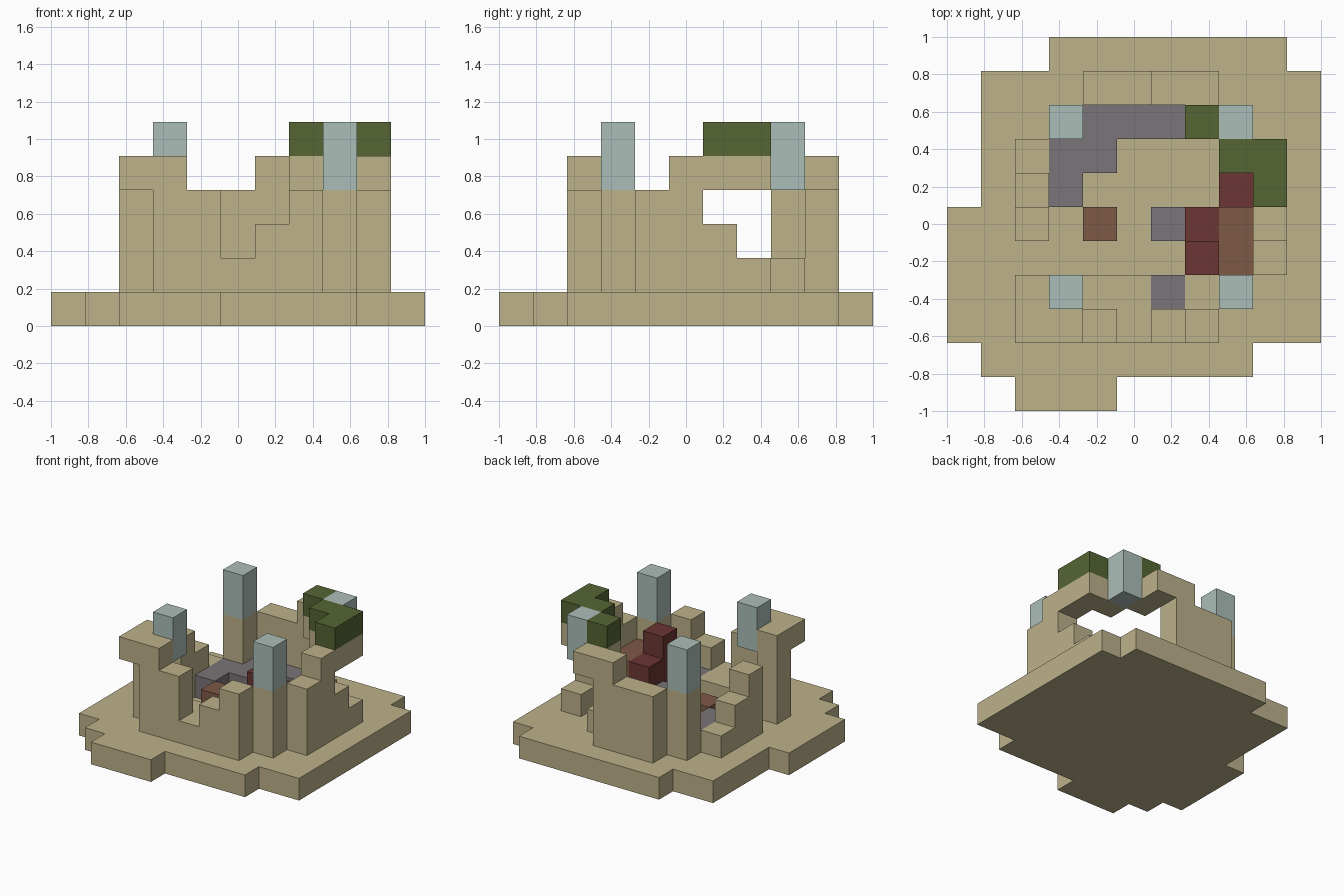
import bpy
import bmesh
from mathutils import Vector

old = bpy.data.objects.get("Cube")
if old:
    bpy.data.objects.remove(old, do_unlink=True)

N = 11           # blocks along the longest side
U = 2 / N        # size of one block


def material(name, rgb):
    m = bpy.data.materials.new(name)
    m.use_nodes = True
    m.diffuse_color = (*rgb, 1)
    m.node_tree.nodes["Principled BSDF"].inputs["Base Color"].default_value = (*rgb, 1)
    return m


sand = material("sandstone", (0.509, 0.445, 0.258))
ice = material("pale_blue", (0.413, 0.515, 0.479))
moss = material("moss_green", (0.089, 0.130, 0.034))
gray = material("slate_gray", (0.195, 0.178, 0.188))
red = material("dark_red", (0.150, 0.037, 0.034))
brown = material("brown", (0.209, 0.100, 0.061))

parts = {}       # part name -> (material, set of block cells)


def fill(name, mat, xs, ys, zs):
    """Fill an inclusive range of blocks; a single number means one block."""
    def span(r):
        return range(r, r + 1) if isinstance(r, int) else range(r[0], r[1] + 1)
    cells = parts.setdefault(name, (mat, set()))[1]
    cells.update((x, y, z) for x in span(xs) for y in span(ys) for z in span(zs))


# Stepped island base
fill("base", sand, (2, 4), 0, 0)
fill("base", sand, (1, 8), 1, 0)
fill("base", sand, (0, 10), (2, 5), 0)
fill("base", sand, (1, 10), (6, 9), 0)
fill("base", sand, (3, 9), 10, 0)

# Front wall with a crumbled notch and an overhanging corner
for x, top in zip(range(3, 8), (4, 3, 1, 2, 3)):
    fill("front_wall", sand, x, 2, (1, top))
fill("front_wall", sand, 2, 2, 4)

# Wall on the -x side, stepping down towards the back
for y, top in ((3, 4), (5, 3), (6, 2), (7, 1)):
    fill("right_wall", sand, 2, y, (1, top))

# Wall on the +x side, broken below the arch
for y, top in ((4, 3), (5, 4), (6, 2), (7, 1)):
    fill("left_wall", sand, 9, y, (1, top))

# Back wall
fill("back_wall", sand, (4, 5), 9, (1, 3))
fill("back_wall", sand, 6, 9, (1, 4))

# Arch bridging the back corner, with moss on top
fill("corner_arch", sand, 7, (8, 9), 4)
fill("corner_arch", sand, (8, 9), 7, 4)
fill("corner_arch", sand, 9, 6, 4)
fill("moss", moss, 7, 8, 5)
fill("moss", moss, (8, 9), 7, 5)
fill("moss", moss, 9, 6, 5)

# Corner pillars: pale tops, two of them with standing shafts
for x in (3, 8):
    for y in (3, 8):
        fill("pillar_tops", ice, x, y, (4, 5))
fill("pillar_shafts", sand, 8, 3, (1, 3))
fill("pillar_shafts", sand, 3, 8, (1, 3))

# Low floor remains inside the walls
fill("floor_ledge", sand, (3, 5), 3, 1)
fill("floor_ledge", sand, 7, 3, 1)
fill("floor_ledge", sand, 7, 8, 1)
fill("stone_floor", gray, (4, 6), 8, 1)
fill("stone_floor", gray, (3, 4), 7, 1)
fill("stone_floor", gray, 3, 6, 1)
fill("stone_floor", gray, 6, 5, 1)
fill("stone_floor", gray, 6, 3, 1)

# Furniture blocks
fill("red_blocks", red, 7, 4, (1, 3))
fill("red_blocks", red, 7, 5, (1, 2))
fill("red_blocks", red, 8, 6, 1)
fill("brown_blocks", brown, 8, (4, 5), (1, 2))
fill("brown_blocks", brown, 4, 5, 1)

occupied = set().union(*(cells for _, cells in parts.values()))


def build(name, mat, cells):
    """Skin the exposed sides of the blocks and merge flat areas."""
    bm = bmesh.new()
    for cell in sorted(cells):
        centre = Vector(cell) + Vector((0.5, 0.5, 0.5))
        for axis in range(3):
            for sign in (-1, 1):
                n = Vector((0, 0, 0))
                n[axis] = sign
                if tuple(int(c + d) for c, d in zip(cell, n)) in occupied:
                    continue
                a = Vector((0, 0, 0))
                a[(axis + 1) % 3] = 0.5
                b = n.cross(a)
                mid = centre + n / 2
                ring = (mid + a + b, mid - a + b, mid - a - b, mid + a - b)
                bm.faces.new([bm.verts.new((p.x * U - 1, p.y * U - 1, p.z * U))
                              for p in ring])
    bmesh.ops.remove_doubles(bm, verts=bm.verts, dist=U / 100)
    bmesh.ops.dissolve_limit(bm, angle_limit=0.01, verts=bm.verts, edges=bm.edges)
    mesh = bpy.data.meshes.new(name)
    bm.to_mesh(mesh)
    bm.free()
    mesh.materials.append(mat)
    bpy.context.collection.objects.link(bpy.data.objects.new(name, mesh))


for part, (mat, cells) in parts.items():
    build(part, mat, cells)
